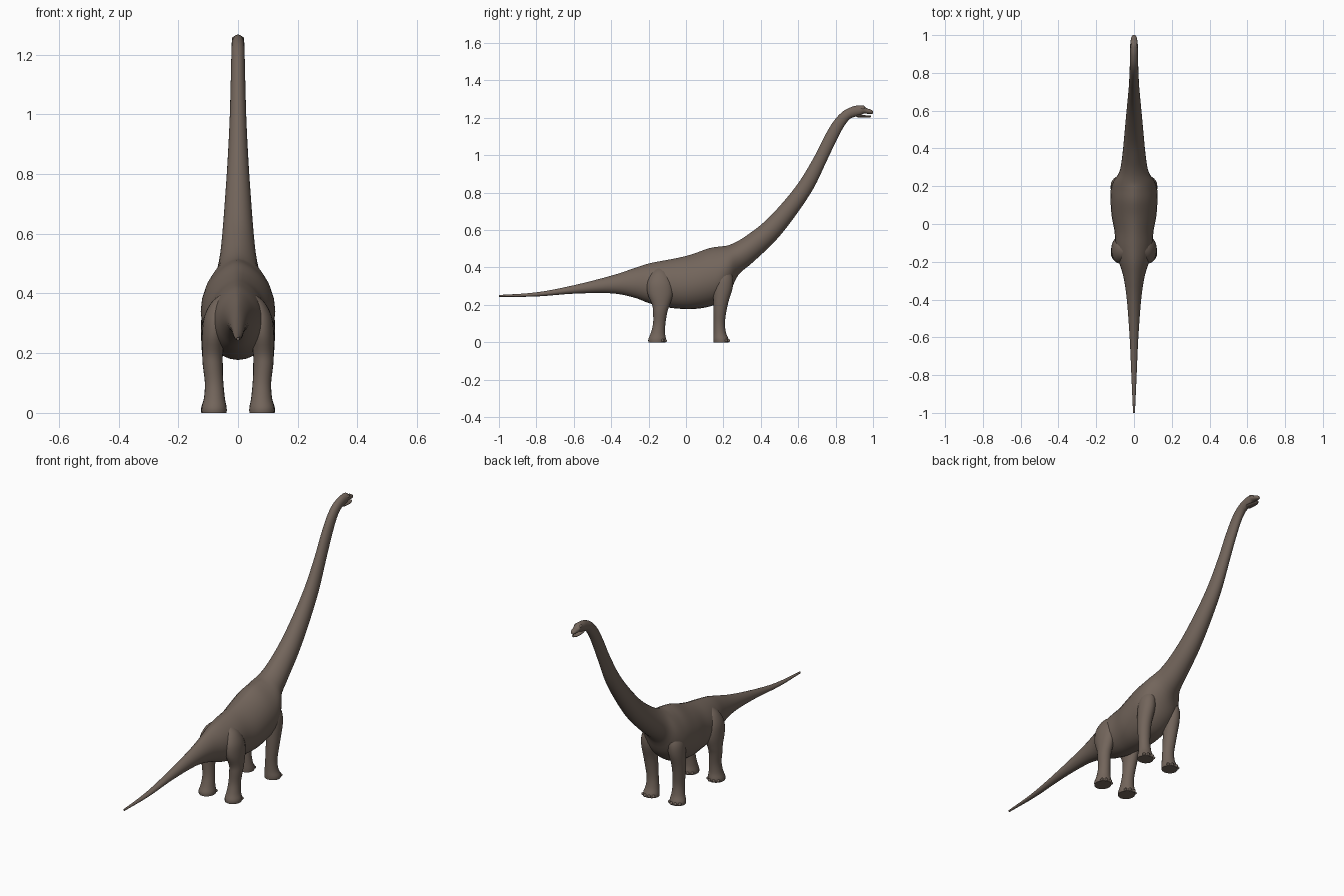
import bpy
import bmesh
import math
from mathutils import Matrix, Vector

default_cube = bpy.data.objects.get("Cube")
if default_cube:
    bpy.data.objects.remove(default_cube)

# One hide colour for the whole animal
hide = bpy.data.materials.new("brown_hide")
hide.use_nodes = True
colour = (0.17, 0.13, 0.105, 1)
hide.diffuse_color = colour
shader = hide.node_tree.nodes["Principled BSDF"]
shader.inputs["Base Color"].default_value = colour
shader.inputs["Roughness"].default_value = 0.8


def finish(name, bm):
    """Turn a bmesh into a smooth, coloured object."""
    bmesh.ops.recalc_face_normals(bm, faces=bm.faces)
    mesh = bpy.data.meshes.new(name)
    bm.to_mesh(mesh)
    bm.free()
    mesh.materials.append(hide)
    obj = bpy.data.objects.new(name, mesh)
    bpy.context.collection.objects.link(obj)
    bpy.ops.object.select_all(action="DESELECT")
    bpy.context.view_layer.objects.active = obj
    obj.select_set(True)
    bpy.ops.object.shade_smooth_by_angle(angle=math.radians(50))
    return obj


def refine(rows, steps=4):
    """Catmull-Rom interpolation between neighbouring stations."""
    rows = [Vector(row) for row in rows]
    result = []
    for i in range(len(rows) - 1):
        b, c = rows[i], rows[i + 1]
        a = rows[max(i - 1, 0)]
        d = rows[min(i + 2, len(rows) - 1)]
        for k in range(steps):
            t = k / steps
            tangent_b, tangent_c = (c - a) / 2, (d - b) / 2
            bend = 3 * (c - b) - 2 * tangent_b - tangent_c
            twist = 2 * (b - c) + tangent_b + tangent_c
            result.append(b + tangent_b * t + bend * t**2 + twist * t**3)
    result.append(rows[-1])
    return result


def loft(name, rings):
    """Skin a list of equal point rings and cap both ends."""
    bm = bmesh.new()
    loops = [[bm.verts.new(point) for point in ring] for ring in rings]
    count = len(loops[0])
    for low, high in zip(loops, loops[1:]):
        for i in range(count):
            j = (i + 1) % count
            bm.faces.new((low[i], low[j], high[j], high[i]))
    bm.faces.new(loops[0])
    bm.faces.new(loops[-1])
    return finish(name, bm)


def spine_ring(row, sides=28):
    """Cross-section between a top and a bottom point, with a ridged back."""
    top_y, top_z, low_y, low_z, width, belly, ridge = row
    top, low = Vector((0, top_y, top_z)), Vector((0, low_y, low_z))
    centre = low.lerp(top, belly)
    ring = []
    for i in range(sides):
        angle = math.tau * i / sides
        c, s = math.cos(angle), math.sin(angle)
        side = math.copysign(abs(c) ** (ridge if s > 0 else 1), c) * width
        reach = (top - centre) if s > 0 else (centre - low)
        ring.append(centre + reach * s + Vector((side, 0, 0)))
    return ring


def leg_ring(row, sign, sides=20):
    z, x, y, half_x, half_y = row
    angles = [math.tau * i / sides for i in range(sides)]
    return [Vector((sign * (x + half_x * math.cos(a)),
                    y + half_y * math.sin(a), z)) for a in angles]


# Tail and trunk: y, top, bottom, half width
trunk = [
    (-1, .253, .243, .005),
    (-.8, .267, .245, .014),
    (-.6, .305, .26, .023),
    (-.4, .356, .262, .038),
    (-.28, .395, .24, .056),
    (-.2, .421, .21, .08),
    (-.12, .437, .19, .098),
    (-.04, .452, .18, .103),
    (.04, .473, .178, .118),
    (.12, .502, .19, .124),
    (.18, .512, .215, .123),
]
# Neck: top y, top z, bottom y, bottom z, half width
neck = [
    (.22, .517, .235, .27, .108),
    (.27, .537, .28, .36, .078),
    (.33, .575, .36, .43, .064),
    (.42, .645, .48, .545, .053),
    (.52, .75, .58, .67, .044),
    (.61, .865, .68, .82, .035),
    (.69, 1, .75, .965, .028),
    (.74, 1.1, .8, 1.07, .025),
    (.79, 1.183, .842, 1.15, .023),
    (.84, 1.235, .875, 1.193, .022),
    (.89, 1.26, .905, 1.206, .021),
]
# Skull and upper jaw, same layout as the neck
skull = [
    (.925, 1.266, .93, 1.212, .021),
    (.95, 1.265, .95, 1.222, .02),
    (.967, 1.251, .968, 1.222, .018),
    (.985, 1.246, .986, 1.221, .015),
    (.996, 1.239, .997, 1.222, .01),
    (1, 1.233, 1, 1.225, .004),
]

stations = []
for y, top, low, width in trunk:
    ridge = 1.3 if y > -.5 else 1
    stations.append((y, top, y, low, width, .46, ridge))
for row in neck:
    stations.append((*row, .5, 1.2 if row[0] < .4 else 1))
stations += [(*row, .5, 1) for row in skull]
loft("body_neck_and_tail", [spine_ring(r) for r in refine(stations)])

# Lower jaw, slightly open
jaw = [
    (.915, 1.218, .91, 1.204, .017),
    (.945, 1.216, .945, 1.201, .018),
    (.975, 1.212, .975, 1.201, .014),
    (.99, 1.213, .99, 1.204, .007),
]
loft("lower_jaw", [spine_ring((*r, .5, 1)) for r in refine(jaw)])

# Legs from sole to hip: z, x, y, half width, half length
hind_leg = [
    (0, .08, -.155, .042, .046),
    (.018, .08, -.154, .042, .047),
    (.05, .079, -.15, .035, .038),
    (.1, .08, -.143, .031, .033),
    (.16, .085, -.138, .033, .038),
    (.2, .085, -.134, .035, .047),
    (.26, .081, -.137, .04, .068),
    (.32, .073, -.14, .041, .067),
    (.37, .055, -.14, .034, .045),
    (.4, .04, -.14, .012, .015),
]
front_leg = [
    (0, .081, .188, .042, .04),
    (.018, .081, .187, .042, .04),
    (.05, .079, .181, .035, .033),
    (.1, .08, .178, .031, .03),
    (.16, .084, .181, .033, .034),
    (.22, .086, .187, .036, .041),
    (.29, .083, .197, .041, .052),
    (.35, .078, .2, .039, .05),
    (.41, .055, .195, .032, .032),
    (.44, .04, .19, .012, .012),
]


def add_toes(name, rows, sign):
    """A fan of small blunt claws around the front of a foot."""
    sole, x, y, half_x, half_y = rows[0]
    bm = bmesh.new()
    for turn in (-50, -18, 18, 50):
        a = math.radians(turn)
        spot = Vector((sign * x + half_x * .88 * math.sin(a),
                       y + half_y * .93 * math.cos(a), .009))
        shape = (Matrix.Translation(spot) @ Matrix.Rotation(-a, 4, "Z")
                 @ Matrix.Diagonal((.009, .014, .009, 1)))
        bmesh.ops.create_uvsphere(bm, u_segments=10, v_segments=6,
                                  radius=1, matrix=shape)
    finish(name, bm)


for side, sign in (("left", 1), ("right", -1)):
    for part, rows in (("hind", hind_leg), ("front", front_leg)):
        rings = [leg_ring(row, sign) for row in refine(rows)]
        loft(f"{side}_{part}_leg", rings)
        add_toes(f"{side}_{part}_toes", rows, sign)

    # Brow bump above each eye
    bm = bmesh.new()
    place = (Matrix.Translation((sign * .015, .945, 1.252))
             @ Matrix.Diagonal((.006, .012, .007, 1)))
    bmesh.ops.create_uvsphere(bm, u_segments=12, v_segments=8,
                              radius=1, matrix=place)
    finish(f"{side}_brow", bm)
